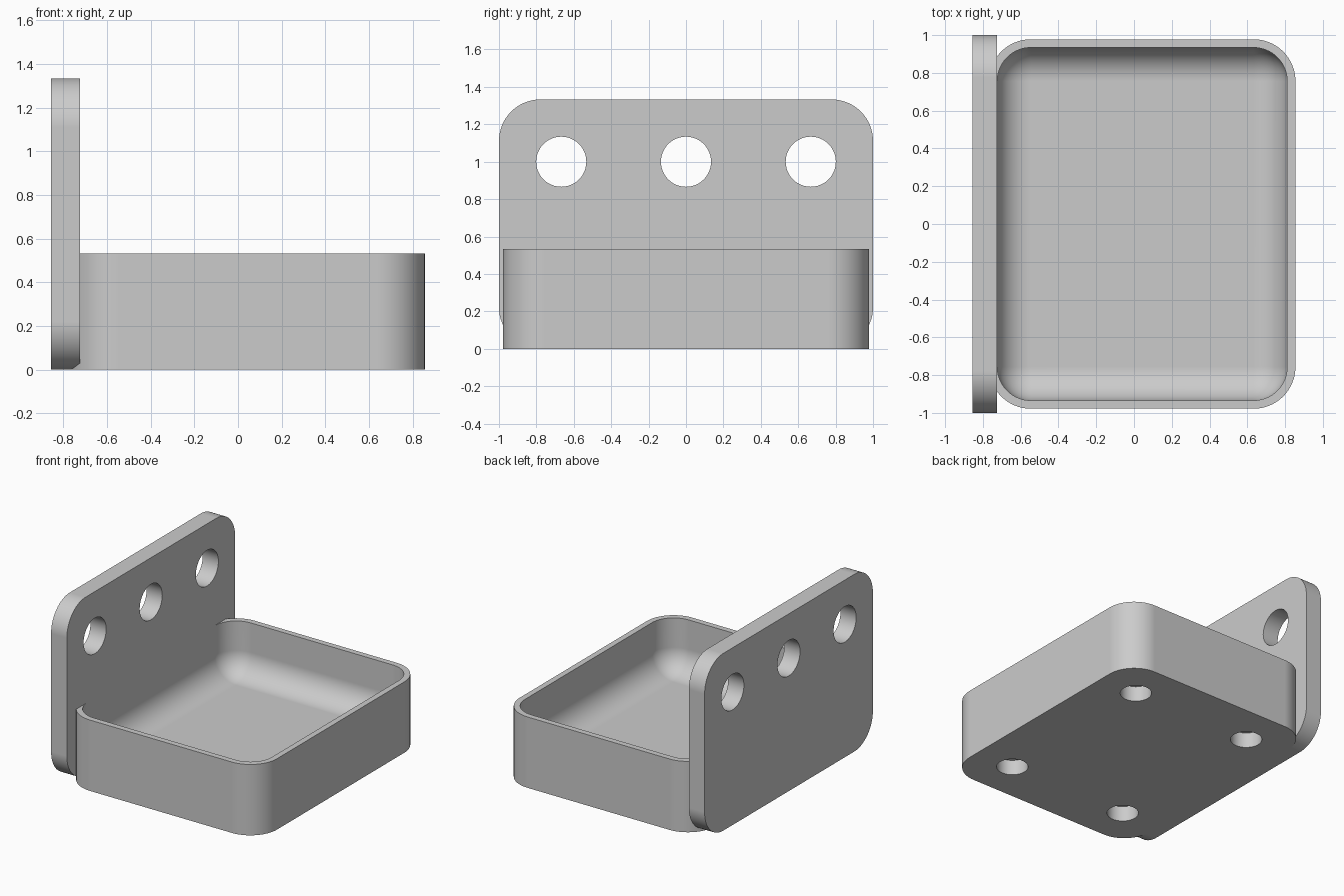
import bpy, bmesh, math
from mathutils import Matrix, Vector

old = bpy.data.objects.get("Cube")
if old:
    bpy.data.objects.remove(old, do_unlink=True)

# Shared dimensions
LEFT, RIGHT = -0.855, 0.855
PLATE_FACE = -0.724
WALL = 0.044
RADIUS = 0.222
TRAY_HALF = 0.978
TRAY_TOP = 0.533
FLOOR = 0.133
POCKET = 0.115

grey = bpy.data.materials.new("plain grey")
grey.use_nodes = True
colour = (0.6, 0.6, 0.6, 1)
grey.diffuse_color = colour
grey.node_tree.nodes["Principled BSDF"].inputs["Base Color"].default_value = colour


def add_object(name, bm):
    bmesh.ops.recalc_face_normals(bm, faces=bm.faces)
    mesh = bpy.data.meshes.new(name)
    bm.to_mesh(mesh)
    bm.free()
    mesh.materials.append(grey)
    obj = bpy.data.objects.new(name, mesh)
    bpy.context.collection.objects.link(obj)
    return obj


def rounded_box(name, low, high, radius, pick):
    """Box between two corners, rounding the edges accepted by pick(direction, middle)."""
    low, high = Vector(low), Vector(high)
    bm = bmesh.new()
    bmesh.ops.create_cube(bm, size=1)
    for v in bm.verts:
        v.co = Vector([low[i] if v.co[i] < 0 else high[i] for i in range(3)])
    edges = []
    for e in bm.edges:
        a, b = (v.co for v in e.verts)
        if pick((b - a).normalized(), (a + b) / 2):
            edges.append(e)
    bmesh.ops.bevel(bm, geom=edges, offset=radius, offset_type='OFFSET',
                    segments=16, profile=0.5, affect='EDGES', clamp_overlap=False)
    return add_object(name, bm)


def cylinder(bm, centre, radius, depth, turn=Matrix()):
    bmesh.ops.create_cone(bm, cap_ends=True, segments=48, radius1=radius, radius2=radius,
                          depth=depth, matrix=Matrix.Translation(centre) @ turn)


def combine(target, other, operation):
    mod = target.modifiers.new(other.name, 'BOOLEAN')
    mod.operation = operation
    mod.solver = 'EXACT'
    mod.object = other
    bpy.context.view_layer.objects.active = target
    bpy.ops.object.modifier_apply(modifier=mod.name)
    bpy.data.objects.remove(other, do_unlink=True)


# Upright plate and the tray body in front of it
holder = rounded_box("wall_mounted_tray", (LEFT, -1, 0), (PLATE_FACE, 1, 1.333), RADIUS,
                     lambda d, m: abs(d.x) > 0.9)
body = rounded_box("tray_body", (PLATE_FACE - WALL, -TRAY_HALF, 0),
                   (RIGHT, TRAY_HALF, TRAY_TOP), RADIUS, lambda d, m: abs(d.z) > 0.9)
combine(holder, body, 'UNION')

# Tray hollow with rounded corners and a filleted floor
hollow = rounded_box("tray_hollow", (PLATE_FACE, WALL - TRAY_HALF, FLOOR),
                     (RIGHT - WALL, TRAY_HALF - WALL, 0.8), RADIUS - WALL,
                     lambda d, m: abs(d.z) > 0.9 or m.z < FLOOR + 0.01)
combine(holder, hollow, 'DIFFERENCE')

# Three mounting holes through the plate, four blind holes under the tray
bm = bmesh.new()
for y in (-0.667, 0, 0.667):
    cylinder(bm, (LEFT + 0.066, y, 1), 0.134, 0.4, Matrix.Rotation(math.pi / 2, 4, 'Y'))
for x in (-0.457, 0.543):
    for y in (-0.667, 0.667):
        cylinder(bm, (x, y, 0), 0.109, POCKET * 2)
combine(holder, add_object("holes", bm), 'DIFFERENCE')

# Smooth curves with crisp edges and evenly shaded flat faces
bpy.ops.object.select_all(action='DESELECT')
holder.select_set(True)
bpy.context.view_layer.objects.active = holder
bpy.ops.object.shade_smooth_by_angle(angle=math.radians(30))
weighted = holder.modifiers.new("even_shading", 'WEIGHTED_NORMAL')
weighted.keep_sharp = True
